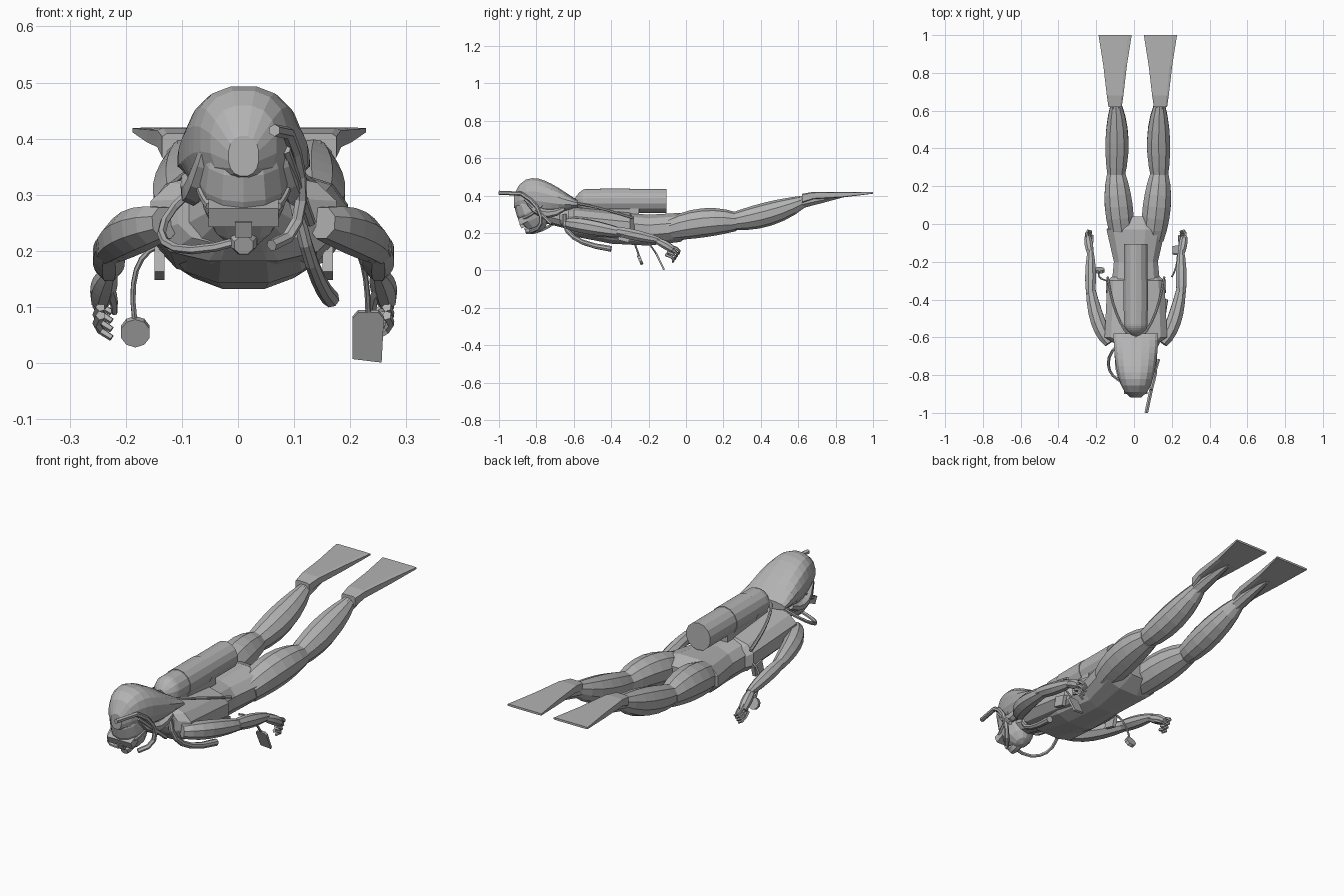
import bpy, bmesh, math
from mathutils import Vector, Matrix

old = bpy.data.objects.get("Cube")
if old:
    bpy.data.objects.remove(old, do_unlink=True)

grey = bpy.data.materials.new("plain grey")
grey.use_nodes = True
shade = (.45, .45, .45, 1)
grey.diffuse_color = shade
grey.node_tree.nodes["Principled BSDF"].inputs["Base Color"].default_value = shade
middle = .01  # body centre line


def finish(name, bm):
    bmesh.ops.recalc_face_normals(bm, faces=bm.faces)
    mesh = bpy.data.meshes.new(name)
    bm.to_mesh(mesh)
    bm.free()
    mesh.materials.append(grey)
    part = bpy.data.objects.new(name, mesh)
    bpy.context.collection.objects.link(part)


def skin(name, rings):
    """Bridge rings of points and cap both ends."""
    bm = bmesh.new()
    loops = [[bm.verts.new(point) for point in ring] for ring in rings]
    count = len(loops[0])
    for near, far in zip(loops, loops[1:]):
        for i in range(count):
            j = (i + 1) % count
            bm.faces.new((near[i], near[j], far[j], far[i]))
    bm.faces.new(loops[0])
    bm.faces.new(loops[-1])
    finish(name, bm)


def outline(sides, power=1):
    """Unit outline; a low power makes it boxier."""
    def bend(value):
        return math.copysign(abs(value) ** power, value)
    turns = [math.tau * (i + .5) / sides for i in range(sides)]
    return [(bend(math.cos(turn)), bend(math.sin(turn))) for turn in turns]


def body(name, sections, sides=12, power=.85, x=middle):
    """Loft sections along y: (y, half width, low z, high z)."""
    skin(name, [[(x + half * c, y, (low + high) / 2 + (high - low) / 2 * s)
                 for c, s in outline(sides, power)]
                for y, half, low, high in sections])


def bezier(controls, t):
    while len(controls) > 1:
        controls = [a + (b - a) * t for a, b in zip(controls, controls[1:])]
    return controls[0]


def tube(name, path, radii, sides=6, steps=6):
    """Sweep a ring along a Bezier path with a Bezier radius."""
    path = [Vector(point) for point in path]
    points = [bezier(path, i / steps) for i in range(steps + 1)]
    rings, side = [], None
    for i, point in enumerate(points):
        along = (points[min(i + 1, steps)] - points[max(i - 1, 0)]).normalized()
        if side is None:
            side = along.orthogonal()
            if abs(along.z) < .9:
                side = along.cross(Vector((0, 0, 1)))
        side = (side - along * side.dot(along)).normalized()
        up = side.cross(along)
        radius = bezier(radii, i / steps)
        rings.append([point + (side * c + up * s) * radius
                      for c, s in outline(sides)])
    skin(name, rings)


def rod(name, start, end, radius, sides=6):
    tube(name, [start, end], [radius], sides, steps=1)


def plate(name, shape, depth, place, tilt):
    """Flat shape in x and z, thickened along y, then tilted."""
    turn = Matrix.Translation(place) @ Matrix.Rotation(tilt, 4, 'X')
    skin(name, [[turn @ Vector((x, y, z)) for x, z in shape]
                for y in (-depth / 2, depth / 2)])


def box(name, width, depth, height, place, tilt=.45):
    corners = [(-1, -1), (1, -1), (1, 1), (-1, 1)]
    plate(name, [(x * width / 2, z * height / 2) for x, z in corners],
          depth, place, tilt)


def ball(name, place, size, tilt):
    bm = bmesh.new()
    turn = (Matrix.Translation(place) @ Matrix.Rotation(tilt, 4, 'X')
            @ Matrix.Diagonal((*size, 1)))
    bmesh.ops.create_uvsphere(bm, u_segments=12, v_segments=8, radius=1, matrix=turn)
    finish(name, bm)


# Torso, neck and vest
body("torso", [(-.68, .05, .25, .33), (-.6, .13, .18, .34), (-.4, .14, .14, .32),
               (-.2, .12, .13, .3), (-.03, .16, .15, .31), (.04, .1, .2, .28)])
body("vest", [(-.63, .12, .21, .33), (-.6, .17, .18, .34),
              (-.3, .155, .15, .31), (-.27, .12, .15, .28)], power=.75)
rod("neck", (middle, -.8, .32), (middle, -.6, .27), .055, sides=10)

# Head with a swept-back mass of hair
ball("face", (middle, -.825, .32), (.078, .085, .12), tilt=.4)
hair = []
for step in range(11):
    t = max(step / 10, .015)
    hair.append((-.925 + .345 * t,
                 .12 * (1 - (1 - t) ** 2) ** .42,
                 .335 - .04 * math.sin(math.pi * t),
                 .375 + .12 * math.sin(math.pi * t ** .6)))
body("hair", hair, sides=16, power=.85)

# Dive mask and mouthpiece
box("mask_frame", .125, .05, .036, (middle, -.87, .27))
box("mask_nose", .03, .035, .03, (middle, -.87, .245))
tube("mouthpiece", [(middle, -.86, .21), (middle, -.8, .23)],
     [.018, .035, .018], sides=8)
tube("air_hose", [(middle, -.84, .22), (-.18, -.86, .16),
                  (-.19, -.63, .26), (middle, -.61, .37)], [.008], steps=10)

# Snorkel
rod("snorkel_top", (.065, -1, .415), (.09, -.88, .41), .011)
tube("snorkel_tube", [(.09, -.88, .41), (.12, -.76, .35), (.13, -.74, .22),
                      (.06, -.83, .21)], [.011])
rod("snorkel_clip", (.085, -.86, .38), (.13, -.72, .25), .009)

# Tank with shoulder, valve and band
def on_tank(y, x=middle):
    return (x, y, .372)


rod("tank", on_tank(-.105), on_tank(-.53), .064, sides=14)
tube("tank_shoulder", [on_tank(-.53), on_tank(-.59)], [.064, .064, .02], sides=14)
rod("tank_valve", on_tank(-.58), on_tank(-.64), .016)
rod("valve_knob", on_tank(-.61, x=-.025), on_tank(-.61, x=.045), .011)
rod("tank_band", on_tank(-.46), on_tank(-.3), .067, sides=14)
box("tank_backplate", .1, .3, .035, (middle, -.4, .32), tilt=0)


def make_side(side, sign):
    def at(x, y, z):
        return (middle + sign * x, y, z)

    # Leg, foot and swim fin
    leg_x = .02 + sign * .115
    tube(side + "_thigh", [(leg_x - sign * .035, -.08, .22), (leg_x - sign * .01, .1, .27),
                           (leg_x, .27, .26)], [.06, .1, .05], sides=10)
    tube(side + "_calf", [(leg_x, .24, .26), (leg_x - sign * .01, .45, .29),
                          (leg_x, .63, .37)], [.045, .09, .031], sides=10)
    tube(side + "_foot", [(leg_x, .6, .36), (leg_x, .72, .39), (leg_x, .84, .4)],
         [.034, .035, .01], sides=8)
    fin_x = leg_x + sign * .005
    body(side + "_fin", [(.62, .036, .36, .41), (.68, .045, .38, .42),
                         (.84, .064, .39, .42), (1, .09, .41, .42)],
         sides=8, power=.3, x=fin_x)

    # Arm
    tube(side + "_upper_arm", [at(.14, -.63, .25), at(.21, -.55, .24), at(.24, -.34, .2)],
         [.03, .055, .025], sides=8)
    tube(side + "_forearm", [at(.24, -.37, .21), at(.24, -.14, .16)],
         [.025, .04, .016], sides=8)

    # Hand with four curled fingers and a thumb
    tube(side + "_palm", [at(.24, -.16, .16), at(.25, -.11, .14), at(.255, -.07, .11)],
         [.016, .03, .018], sides=8)
    for i, finger in enumerate(("index", "middle", "ring", "little")):
        y, z = -.08 - i * .01, .13 - i * .015
        tube(f"{side}_{finger}_finger",
             [at(.255, y, z), at(.275, y + .06, z - .02), at(.235, y + .04, z - .04)],
             [.009, .006], sides=5, steps=3)
    tube(side + "_thumb", [at(.24, -.12, .13), at(.23, -.1, .12), at(.23, -.06, .09)],
         [.011, .006], sides=5, steps=3)

    # Harness strap, hip pocket, mask strap and hair lock
    tube(side + "_strap", [at(.03, -.6, .36), at(.12, -.5, .35), at(.15, -.28, .28)], [.007])
    box(side + "_pocket", .018, .06, .05, at(.15, -.33, .18), tilt=-.25)
    tube(side + "_mask_strap", [at(.06, -.87, .28), at(.08, -.81, .3), at(.09, -.75, .37)],
         [.008])
    tube(side + "_hair_lock", [at(.06, -.86, .4), at(.09, -.79, .25), at(.1, -.65, .33)],
         [.012, .035, .012])


make_side("right", -1)
make_side("left", 1)

# Inflator hose
tube("inflator_hose", [(.1, -.65, .3), (.13, -.68, .15), (.165, -.4, .115)],
     [.012, .012, .016], sides=8)

# Hanging gauge
tube("gauge_hose", [(-.14, -.3, .21), (-.2, -.29, .19), (-.184, -.25, .075)], [.005])
plate("gauge", [(x * .027, z * .027) for x, z in outline(10)], .016,
      (-.183, -.245, .056), tilt=.4)

# Hanging slate
tube("slate_cord", [(.2, -.28, .21), (.23, -.23, .2), (.232, -.16, .09)], [.005])
plate("slate", [(-.028, -.045), (.024, -.052), (.028, .035), (.018, .047),
                (-.018, .047), (-.028, .035)], .01, (.232, -.14, .05), tilt=.45)
